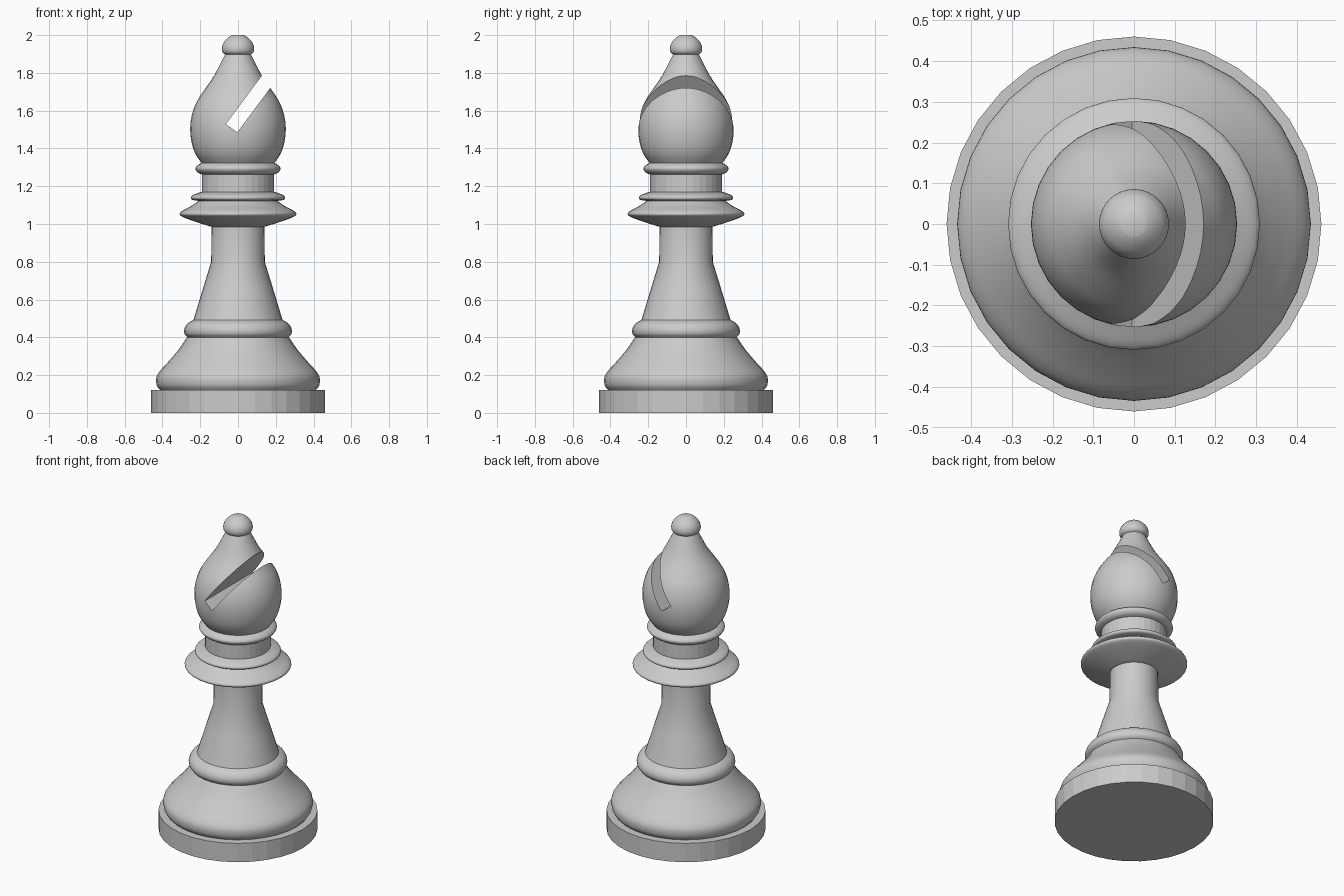
import bpy, bmesh
from math import sin, cos, pi, radians
from mathutils import Vector

if "Cube" in bpy.data.objects:
    bpy.data.objects.remove(bpy.data.objects["Cube"])

SIDES = 32


def spline(pts, steps=4):
    """Catmull-Rom refinement of a (radius, z) profile."""
    p = [Vector(q) for q in pts]
    p = [2 * p[0] - p[1]] + p + [2 * p[-1] - p[-2]]
    out = []
    for a, b, c, d in zip(p, p[1:], p[2:], p[3:]):
        for i in range(steps):
            t = i / steps
            out.append(0.5 * (2 * b + (c - a) * t + (2 * a - 5 * b + 4 * c - d) * t**2
                              + (3 * b - a - 3 * c + d) * t**3))
    return out + [p[-2]]


def lathe(name, profile):
    """Closed turned part from a (radius, z) profile, capped at both ends."""
    bm = bmesh.new()
    rings = [[bm.verts.new((r * cos(2 * pi * i / SIDES), r * sin(2 * pi * i / SIDES), z))
              for i in range(SIDES)] for r, z in profile]
    for lo, hi in zip(rings, rings[1:]):
        for i in range(SIDES):
            j = (i + 1) % SIDES
            bm.faces.new((lo[i], lo[j], hi[j], hi[i]))
    bm.faces.new(rings[0][::-1])
    bm.faces.new(rings[-1])
    mesh = bpy.data.meshes.new(name)
    bm.to_mesh(mesh)
    bm.free()
    ob = bpy.data.objects.new(name, mesh)
    bpy.context.collection.objects.link(ob)
    return ob


def activate(ob):
    bpy.ops.object.select_all(action='DESELECT')
    ob.select_set(True)
    bpy.context.view_layer.objects.active = ob


# Base and flared foot
parts = [
    lathe("base_disc", [(0.46, 0), (0.46, 0.12)]),
    lathe("foot", spline([(0.412, 0.12), (0.43, 0.145), (0.433, 0.185), (0.415, 0.22),
                          (0.37, 0.27), (0.315, 0.335), (0.27, 0.40)])),
    lathe("foot_ring", spline([(0.268, 0.40), (0.283, 0.418), (0.284, 0.445),
                               (0.268, 0.472), (0.236, 0.492)])),
    # Stem
    lathe("stem", [(0.236, 0.492), (0.188, 0.65), (0.142, 0.80), (0.14, 0.99)]),
    # Collar discs and neck
    lathe("collar", spline([(0.14, 0.985), (0.22, 1.01), (0.29, 1.036), (0.309, 1.052),
                            (0.295, 1.07), (0.245, 1.097), (0.205, 1.125)])),
    lathe("collar_ring", spline([(0.205, 1.122), (0.242, 1.128), (0.249, 1.142),
                                 (0.235, 1.155), (0.195, 1.17)])),
    lathe("neck", [(0.19, 1.165), (0.19, 1.27)]),
    lathe("neck_ring", spline([(0.19, 1.262), (0.213, 1.272), (0.226, 1.292),
                               (0.215, 1.31), (0.19, 1.325)])),
    # Top bead
    lathe("bead", spline([(0.065, 1.895), (0.082, 1.91), (0.085, 1.936), (0.073, 1.965),
                          (0.05, 1.988), (0.03, 2.0)])),
]

# Head with diagonal slot
head = lathe("head", spline([(0.192, 1.322), (0.222, 1.365), (0.243, 1.42), (0.253, 1.495),
                             (0.246, 1.57), (0.222, 1.64), (0.185, 1.70), (0.127, 1.785),
                             (0.068, 1.9)]))
parts.append(head)
tilt = radians(53.4)
bpy.ops.mesh.primitive_cube_add(size=1, rotation=(0, -tilt, 0),
                                location=(-0.034 + 0.3 * cos(tilt), 0, 1.507 + 0.3 * sin(tilt)))
cutter = bpy.context.object
cutter.name = "slot_cutter"
cutter.scale = (0.6, 1, 0.074)
cutter.hide_render = True
mod = head.modifiers.new("slot", 'BOOLEAN')
mod.operation = 'DIFFERENCE'
mod.solver = 'EXACT'
mod.object = cutter
activate(head)
bpy.ops.object.modifier_apply(modifier=mod.name)
bpy.data.objects.remove(cutter)

# Smooth the curved profiles while keeping the turned facets
for ob in parts:
    activate(ob)
    bpy.ops.object.shade_smooth_by_angle(angle=radians(10 if ob.name in ("base_disc", "neck") else 30))
